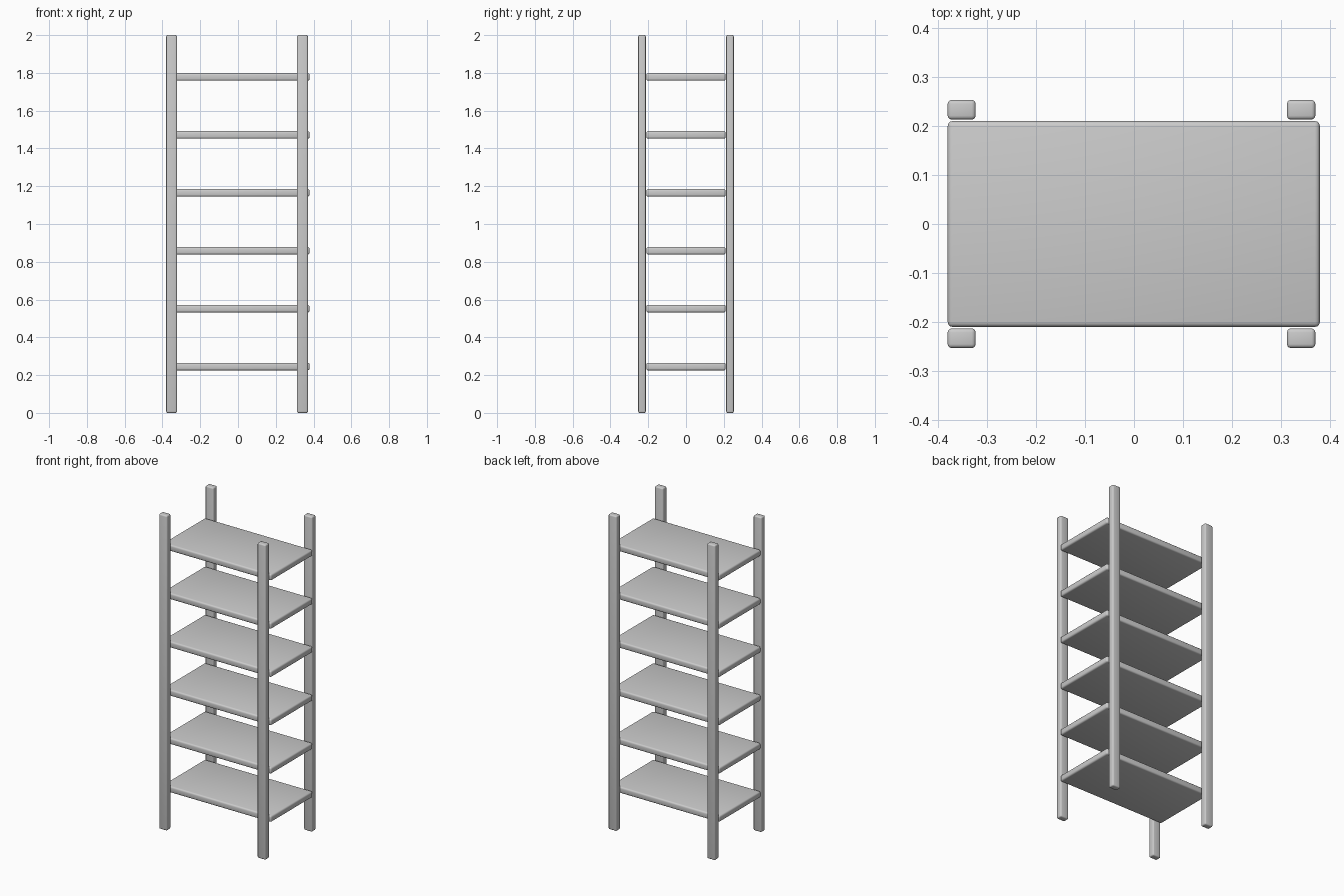
import bpy

cube = bpy.data.objects.get("Cube")
if cube:
    bpy.data.objects.remove(cube, do_unlink=True)


def rounded_box(name, low, high, radius):
    """Box between two corners, with softly rounded edges."""
    bpy.ops.mesh.primitive_cube_add(
        size=1, location=[(a + b) / 2 for a, b in zip(low, high)])
    box = bpy.context.object
    box.name = name
    box.scale = [b - a for a, b in zip(low, high)]
    bpy.ops.object.transform_apply(location=False, rotation=False, scale=True)
    bevel = box.modifiers.new("Rounded edges", "BEVEL")
    bevel.width = radius
    bevel.segments = 3
    bpy.ops.object.modifier_apply(modifier=bevel.name)
    bpy.ops.object.shade_smooth_by_angle()
    return box


# Upright posts, front and back of the shelves
post_x = {"right": (-0.38, -0.323), "left": (0.312, 0.37)}
post_y = {"front": (-0.253, -0.213), "back": (0.213, 0.253)}
for side, (x0, x1) in post_x.items():
    for end, (y0, y1) in post_y.items():
        rounded_box(f"{end}_{side}_post", (x0, y0, 0), (x1, y1, 2), 0.008)

# Evenly spaced shelves, overhanging the left posts slightly
shelf_count = 6
lowest, spacing, thickness = 0.225, 0.3067, 0.04
for i in range(shelf_count):
    z = lowest + i * spacing
    rounded_box(f"shelf_{i + 1}", (-0.38, -0.21, z),
                (0.379, 0.21, z + thickness), 0.01)
